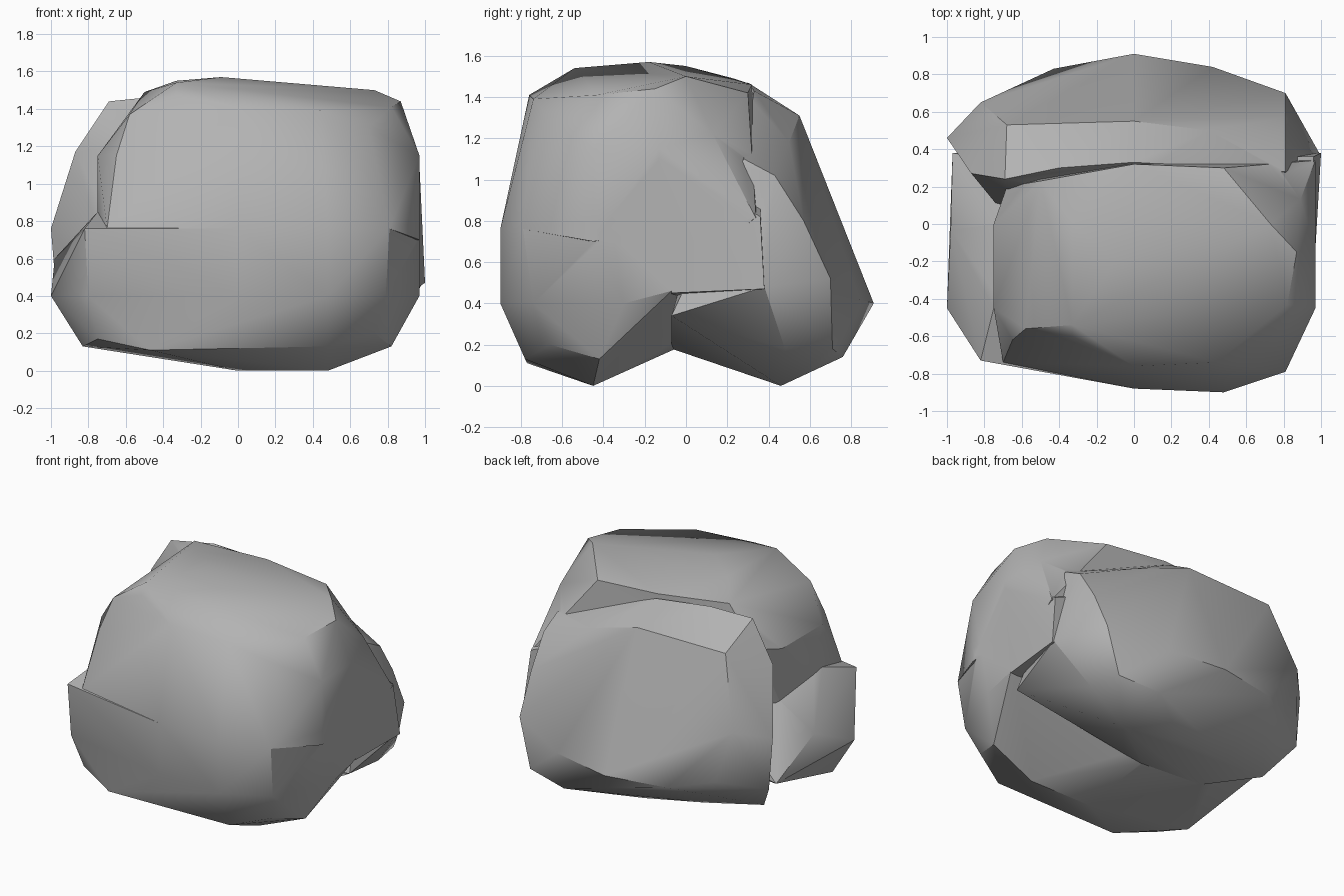
import bpy
import bmesh
import math

cube = bpy.data.objects.get("Cube")
if cube:
    bpy.data.objects.remove(cube, do_unlink=True)

# One plain stone colour
stone = bpy.data.materials.new("stone_grey")
stone.use_nodes = True
GREY = (0.45, 0.45, 0.45, 1)
stone.diffuse_color = GREY
shader = next(n for n in stone.node_tree.nodes if n.type == 'BSDF_PRINCIPLED')
shader.inputs["Base Color"].default_value = GREY


def boulder(name, corners):
    """Wrap a faceted stone tightly around a few corner points."""
    bm = bmesh.new()
    for corner in corners:
        bm.verts.new(corner)
    result = bmesh.ops.convex_hull(bm, input=bm.verts[:])
    leftover = set(result["geom_interior"]) | set(result["geom_unused"])
    loose = [v for v in leftover if isinstance(v, bmesh.types.BMVert)]
    bmesh.ops.delete(bm, geom=loose, context='VERTS')
    bmesh.ops.recalc_face_normals(bm, faces=bm.faces[:])
    mesh = bpy.data.meshes.new(name)
    bm.to_mesh(mesh)
    bm.free()
    mesh.materials.append(stone)
    obj = bpy.data.objects.new(name, mesh)
    bpy.context.collection.objects.link(obj)
    return obj


def fuse(base, others):
    """Unite overlapping stones into one skin and smooth the shallow edges."""
    bpy.ops.object.select_all(action='DESELECT')
    base.select_set(True)
    bpy.context.view_layer.objects.active = base
    for other in others:
        union = base.modifiers.new("union", 'BOOLEAN')
        union.operation = 'UNION'
        union.solver = 'EXACT'
        union.object = other
        bpy.ops.object.modifier_apply(modifier=union.name)
        bpy.data.objects.remove(other, do_unlink=True)
    bpy.ops.object.shade_smooth_by_angle(angle=math.radians(32))


# Lower half of the front block: foot, belly, and the core above the notch
foot = [(0, -.45, 0), (.48, -.45, 0), (-.83, -.45, .13), (-.75, -.65, .17),
        (-.47, -.77, .11), (.48, -.78, .13), (.73, -.66, .2), (.82, -.42, .13),
        (-.12, -.05, .18), (-.6, -.04, .2)]
belly = [(-1, -.45, .4), (-.98, -.03, .6), (-.97, .38, .4), (-.8, -.72, .4),
         (-.82, -.73, .76), (-.75, -.45, .85), (-.73, 0, .78),
         (0, -.88, .4), (.48, -.9, .4), (.48, -.9, .76), (0, -.88, .76),
         (.79, -.74, .4), (.81, -.79, .76), (.97, -.3, .4), (.97, -.07, .46),
         (.97, -.45, .8), (.97, .34, .82), (-.5, .3, .8)]

# Upper half of the front block: waist, shoulders and crown
waist = [(0, -.88, .76), (.48, -.9, .76), (.81, -.79, .76), (-.7, -.74, .76),
         (-.75, -.45, .75), (-.73, 0, .7), (.97, -.45, .7), (.97, .34, .81),
         (-.5, .3, .7)]
shoulders = [(.97, -.45, 1.15), (.97, -.13, 1.15), (.89, .13, 1.22),
             (.81, .27, 1.08), (-.75, 0, 1.15), (-.75, -.45, 1.15),
             (-.65, -.62, 1.15), (-.68, .2, 1.2)]
crown = [(-.58, -.56, 1.37), (-.33, -.6, 1.47), (-.33, -.54, 1.54),
         (0, -.76, 1.41), (.44, -.74, 1.39), (.7, -.66, 1.3),
         (.82, -.43, 1.41), (.87, -.15, 1.44), (.73, 0, 1.5),
         (-.09, -.18, 1.57), (-.33, 0, 1.55), (.48, .3, 1.42),
         (0, .32, 1.46), (-.5, .23, 1.49)]

# Shoulder that overhangs the notch on the left side
overhang = [(1, .38, .47), (.97, -.07, .45), (.96, .36, .82),
            (.97, -.13, 1.1), (.3, -.07, .4), (.3, .4, .47), (.3, .36, 1.1)]

# Leaning slab behind: underside, back bulge, then top edge
underside = [(.92, -.07, .34), (-.12, -.07, .18), (-.6, -.06, .2),
             (.48, .46, 0), (0, .46, .07), (-.43, .4, .13), (-.82, .3, .18),
             (.76, .48, .18), (.72, .71, .18), (.42, .76, .14)]
bulge = [(.99, .38, .48), (.81, .7, .52), (.42, .84, .42), (0, .91, .4),
         (-.43, .83, .4), (-.82, .65, .82), (-.7, .67, .45), (-1, .46, .76),
         (-.97, .46, .39), (0, .73, .73), (.81, .57, .8)]
top_edge = [(-.87, .27, 1.17), (-.69, .24, 1.44), (-.68, .53, 1.3),
            (.81, .28, 1.1), (.81, .43, 1.02), (.4, .5, 1.18),
            (0, .55, 1.31), (0, .33, 1.43), (-.4, .3, 1.47)]

rock = boulder("rock", foot + belly)
fuse(rock, [boulder("front_crown", waist + shoulders + crown),
            boulder("side_overhang", overhang),
            boulder("back_slab", underside + bulge + top_edge)])
